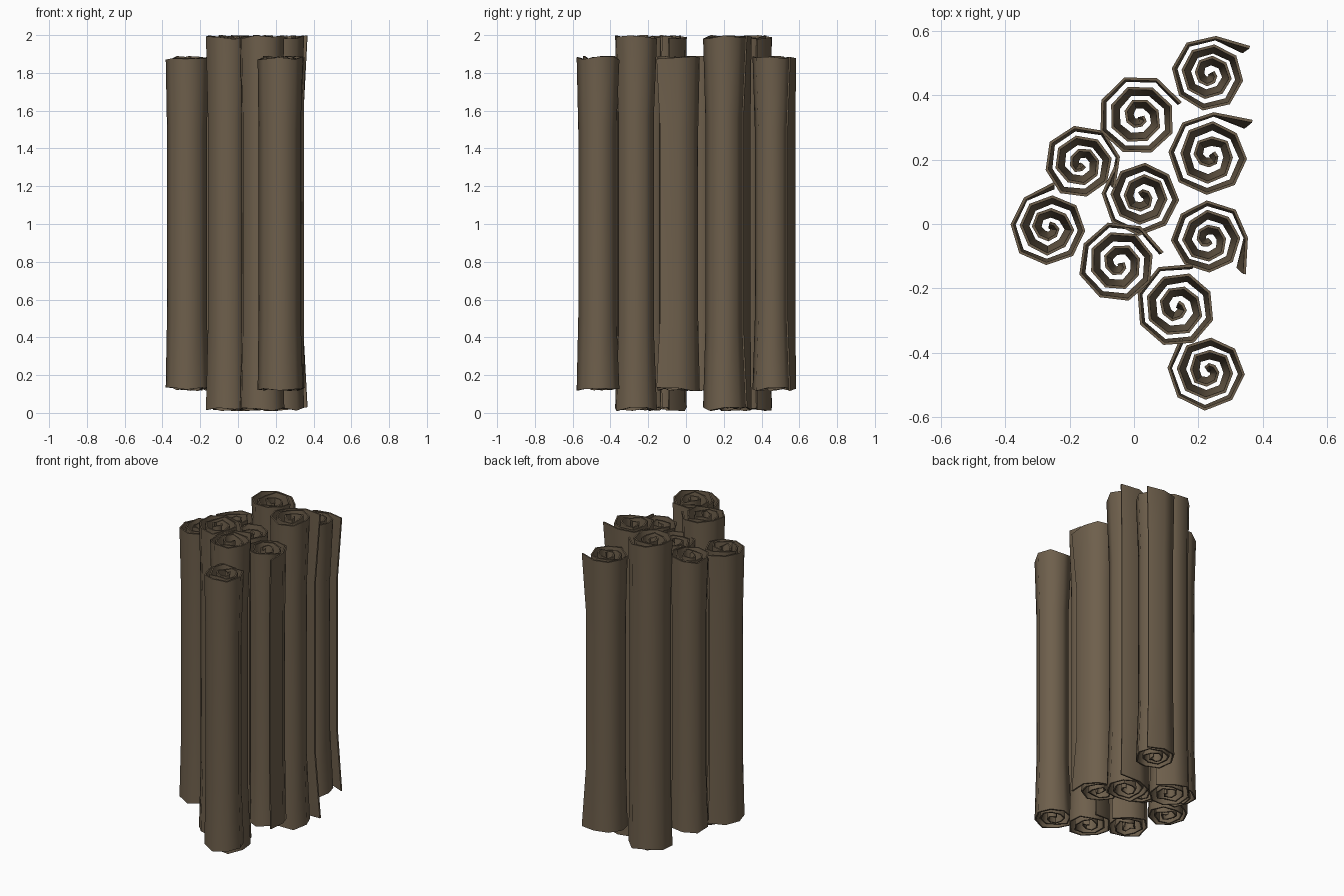
import bpy, bmesh, math, random

if "Cube" in bpy.data.objects:
    bpy.data.objects.remove(bpy.data.objects["Cube"])

random.seed(4)

bark = bpy.data.materials.new("brown_bark")
bark.diffuse_color = (0.156, 0.115, 0.072, 1)
bark.use_nodes = True
bark.node_tree.nodes["Principled BSDF"].inputs["Base Color"].default_value = bark.diffuse_color

SIDES, TURNS = 8, 3.1
STEPS = int(SIDES * TURNS)
SHORT, TALL = (0.115, 1.89), (0.01, 2.0)

# x, y, radius, angle of the loose outer edge, height range, flare of loose edge
ROLLS = [
    (0.233, 0.463, 0.126, 35, SHORT, 1.25),
    (0.015, 0.330, 0.134, 20, TALL, 1.05),
    (0.236, 0.212, 0.136, 40, TALL, 1.28),
    (-0.165, 0.187, 0.126, -35, SHORT, 1.05),
    (0.025, 0.084, 0.126, 130, SHORT, 1.03),
    (-0.262, -0.012, 0.127, 85, SHORT, 1.12),
    (-0.047, -0.124, 0.136, 15, TALL, 1.04),
    (0.230, -0.047, 0.126, -43, SHORT, 1.28),
    (0.134, -0.258, 0.137, 70, TALL, 1.04),
    (0.230, -0.457, 0.128, 130, SHORT, 1.05),
]


def rolled_sheet(name, x, y, radius, angle, zs, flare):
    """Thin sheet wound into a spiral, pinched inside and ragged at both ends."""
    bm = bmesh.new()
    z0, z1 = zs
    rows = []
    wobble = [random.uniform(-0.003, 0.003) for _ in range(STEPS + 1)]
    for k, f in enumerate((0, 0.22, 0.78, 1)):
        end = k in (0, 3)
        row = []
        for i in range(STEPS + 1):
            t = i / STEPS
            r = radius * (1 - 0.86 * t ** 1.35) + wobble[i]
            if not end:                      # middle is wound tighter
                r = max(0.006, r - 0.003 - 0.018 * min(1, t * 2.5))
            if i == 0:                       # loose outer edge
                r *= flare if end else 1 + (flare - 1) * 0.3
            a = math.radians(angle) + i * 2 * math.pi / SIDES
            z = z0 + (z1 - z0) * f
            if end:                          # ragged ends
                z += random.uniform(0, 0.022) * (1 if k == 0 else -1)
            row.append(bm.verts.new((x + r * math.cos(a), y + r * math.sin(a), z)))
        rows.append(row)
    for lo, hi in zip(rows, rows[1:]):
        for i in range(STEPS):
            bm.faces.new((lo[i], lo[i + 1], hi[i + 1], hi[i]))
    me = bpy.data.meshes.new(name)
    bm.to_mesh(me)
    bm.free()
    me.materials.append(bark)
    ob = bpy.data.objects.new(name, me)
    bpy.context.collection.objects.link(ob)
    # sheet thickness, grown inwards
    mod = ob.modifiers.new("thickness", 'SOLIDIFY')
    mod.thickness = 0.009
    mod.offset = -1
    bpy.ops.object.select_all(action='DESELECT')
    ob.select_set(True)
    bpy.context.view_layer.objects.active = ob
    bpy.ops.object.modifier_apply(modifier=mod.name)
    bpy.ops.object.shade_smooth_by_angle(angle=math.radians(55))


for n, roll in enumerate(ROLLS, 1):
    rolled_sheet(f"rolled_sheet_{n}", *roll)
